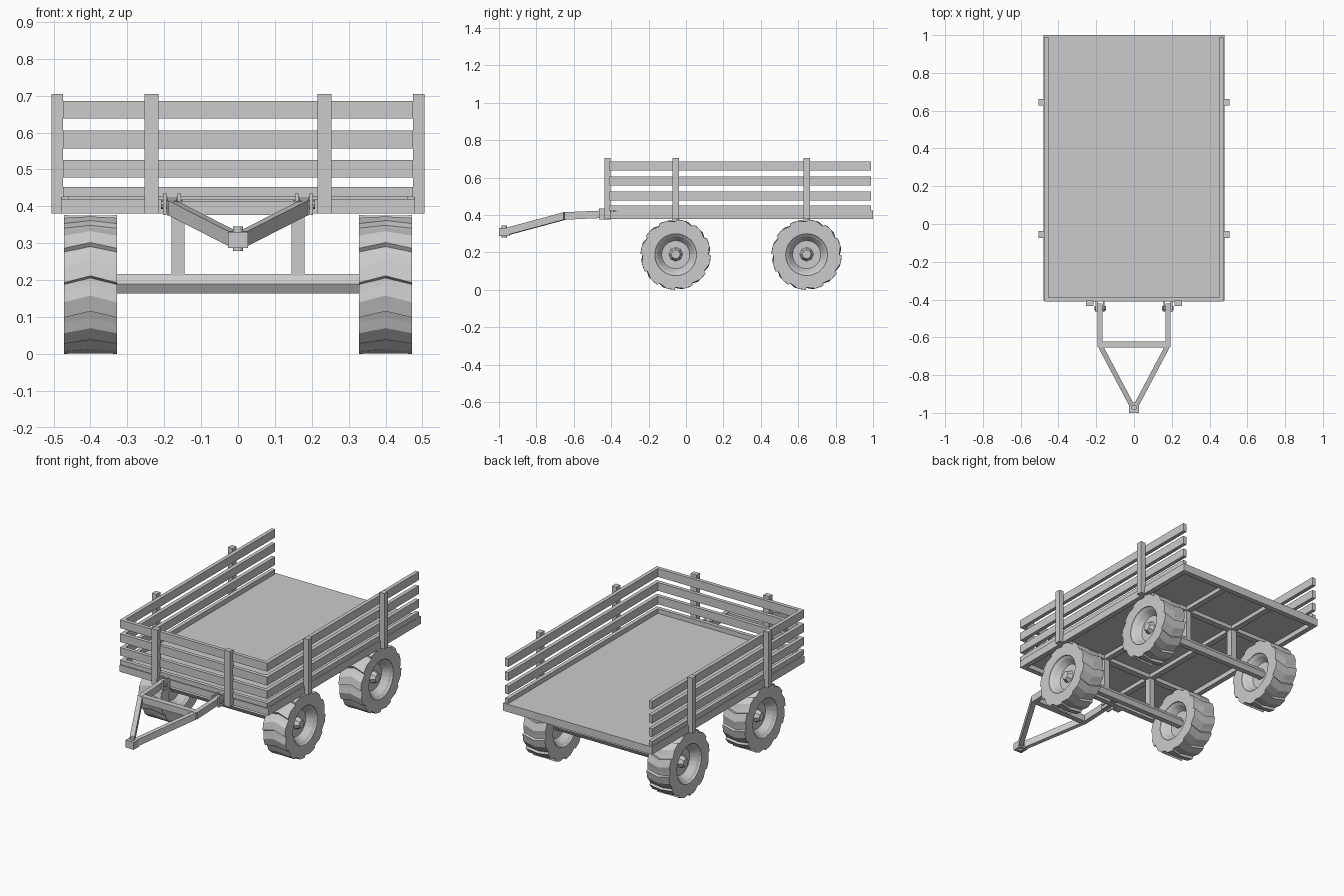
import bpy, bmesh, math
from mathutils import Matrix, Vector

if "Cube" in bpy.data.objects:
    bpy.data.objects.remove(bpy.data.objects["Cube"], do_unlink=True)

grey = bpy.data.materials.new("plain grey")
grey.use_nodes = True
grey.diffuse_color = (0.6, 0.6, 0.6, 1)
grey.node_tree.nodes["Principled BSDF"].inputs["Base Color"].default_value = (0.6, 0.6, 0.6, 1)


def finish(name, bm):
    bmesh.ops.recalc_face_normals(bm, faces=bm.faces)
    mesh = bpy.data.meshes.new(name)
    bm.to_mesh(mesh)
    bm.free()
    mesh.materials.append(grey)
    ob = bpy.data.objects.new(name, mesh)
    bpy.context.collection.objects.link(ob)
    return ob


def box(name, x, y, z):
    """Box from three (low, high) ranges."""
    bm = bmesh.new()
    bmesh.ops.create_cube(bm, size=1)
    for v in bm.verts:
        v.co = [r[0] if c < 0 else r[1] for c, r in zip(v.co, (x, y, z))]
    return finish(name, bm)


def rod(name, centre, r1, r2, length, axis, sides):
    """Prism or frustum along x or z."""
    turn = Matrix.Rotation(math.pi / 2, 4, 'Y') if axis == 'X' else Matrix()
    bm = bmesh.new()
    bmesh.ops.create_cone(bm, cap_ends=True, segments=sides, radius1=r1, radius2=r2,
                          depth=length, matrix=Matrix.Translation(centre) @ turn)
    return finish(name, bm)


def beam(name, a, b, width, height):
    """Bar between two points with upright ends."""
    a, b = Vector(a), Vector(b)
    side = (b - a).cross(Vector((0, 0, 1))).normalized() * width / 2
    up = Vector((0, 0, height / 2))
    bm = bmesh.new()
    for p in (a, b):
        for s, t in ((1, 1), (-1, 1), (-1, -1), (1, -1)):
            bm.verts.new(p + side * s + up * t)
    bmesh.ops.convex_hull(bm, input=bm.verts)
    bmesh.ops.dissolve_limit(bm, angle_limit=0.01, verts=bm.verts, edges=bm.edges)
    return finish(name, bm)


def wheel_object():
    """Chevron-tread tyre with a dished rim on both sides."""
    lugs = 12
    tread = [((i + t) * math.tau / lugs, r) for i in range(lugs)
             for t, r in ((0, 0.176), (0.05, 0.188), (0.5, 0.187), (0.8, 0.178))]
    # Each ring: x, fixed radius (None follows the lugs), angle shift
    half = [(0.022, 0.075, 0), (0.055, 0.098, 0), (0.065, 0.11, 0), (0.072, 0.112, 0), (0.072, None, 0)]
    rings = [(-x, r, s) for x, r, s in half] + [(0, None, 0.1)] + half[::-1]
    bm = bmesh.new()
    loops = [[bm.verts.new((x, -(r or q) * math.cos(a + s), (r or q) * math.sin(a + s)))
              for a, q in tread] for x, r, s in rings]
    n = len(tread)
    for p, q in zip(loops, loops[1:]):
        for i in range(n):
            j = (i + 1) % n
            bm.faces.new((p[i], p[j], q[j], q[i]))
    bm.faces.new(loops[0])
    bm.faces.new(loops[-1])
    return finish("wheel", bm)


AXLES = (-0.055, 0.645)
SIDES = ((1, "left"), (-1, "right"))


def span(s, a, b):
    return tuple(sorted((s * a, s * b)))


# Bed floor and its frame
box("bed_floor", (-0.46, 0.46), (-0.39, 0.98), (0.408, 0.425))
box("frame_front", (-0.48, 0.48), (-0.405, -0.375), (0.38, 0.42))
box("frame_back", (-0.48, 0.48), (0.97, 1.0), (0.38, 0.425))
for s, side in SIDES:
    box(side + "_frame_rail", span(s, 0.45, 0.48), (-0.375, 0.97), (0.38, 0.425))
    box(side + "_floor_beam", span(s, 0.145, 0.18), (-0.375, 0.97), (0.385, 0.41))
for y in AXLES:
    box("floor_crossbeam", (-0.45, 0.45), (y - 0.018, y + 0.018), (0.385, 0.41))

# Slatted walls, open at the back
for low, high in ((0.425, 0.452), (0.478, 0.525), (0.557, 0.605), (0.638, 0.686)):
    box("front_slat", (-0.475, 0.475), (-0.41, -0.388), (low, high))
    for s, side in SIDES:
        box(side + "_slat", span(s, 0.453, 0.475), (-0.388, 0.99), (low, high))
for s, side in SIDES:
    box(side + "_front_post", span(s, 0.215, 0.253), (-0.435, -0.405), (0.38, 0.705))
    for y in AXLES:
        box(side + "_side_post", span(s, 0.475, 0.505), (y - 0.018, y + 0.018), (0.38, 0.705))

# Axles, struts, wheels and hubs
first = wheel_object()
for y in AXLES:
    rod("axle", (0, y, 0.19), 0.03, 0.03, 0.76, 'X', 6)
    for s, side in SIDES:
        box(side + "_axle_strut", span(s, 0.145, 0.18), (y - 0.018, y + 0.018), (0.2, 0.39))
        wheel = first.copy()
        wheel.name = side + "_wheel"
        wheel.location = (s * 0.4, y, 0.188)
        bpy.context.collection.objects.link(wheel)
        wide, narrow = (0.038, 0.024) if s > 0 else (0.024, 0.038)
        rod(side + "_hub", (s * 0.435, y, 0.19), wide, narrow, 0.03, 'X', 8)
bpy.data.objects.remove(first)

# Drawbar with hinges, crossbar and coupler
for s, side in SIDES:
    for a, b in ((0.155, 0.164), (0.194, 0.203)):
        box(side + "_hinge_plate", span(s, a, b), (-0.465, -0.4), (0.376, 0.434))
    rod(side + "_hinge_pin", (s * 0.179, -0.445, 0.405), 0.012, 0.012, 0.06, 'X', 8)
    beam(side + "_drawbar_arm", (s * 0.179, -0.42, 0.405), (s * 0.179, -0.65, 0.395), 0.026, 0.04)
    beam(side + "_drawbar_strut", (s * 0.177, -0.648, 0.395), (s * 0.012, -0.96, 0.311), 0.026, 0.04)
box("drawbar_crossbar", (-0.175, 0.175), (-0.655, -0.622), (0.376, 0.415))
box("coupler", (-0.027, 0.027), (-1.0, -0.945), (0.287, 0.33))
rod("coupler_pin", (0, -0.972, 0.312), 0.014, 0.014, 0.066, 'Z', 12)
